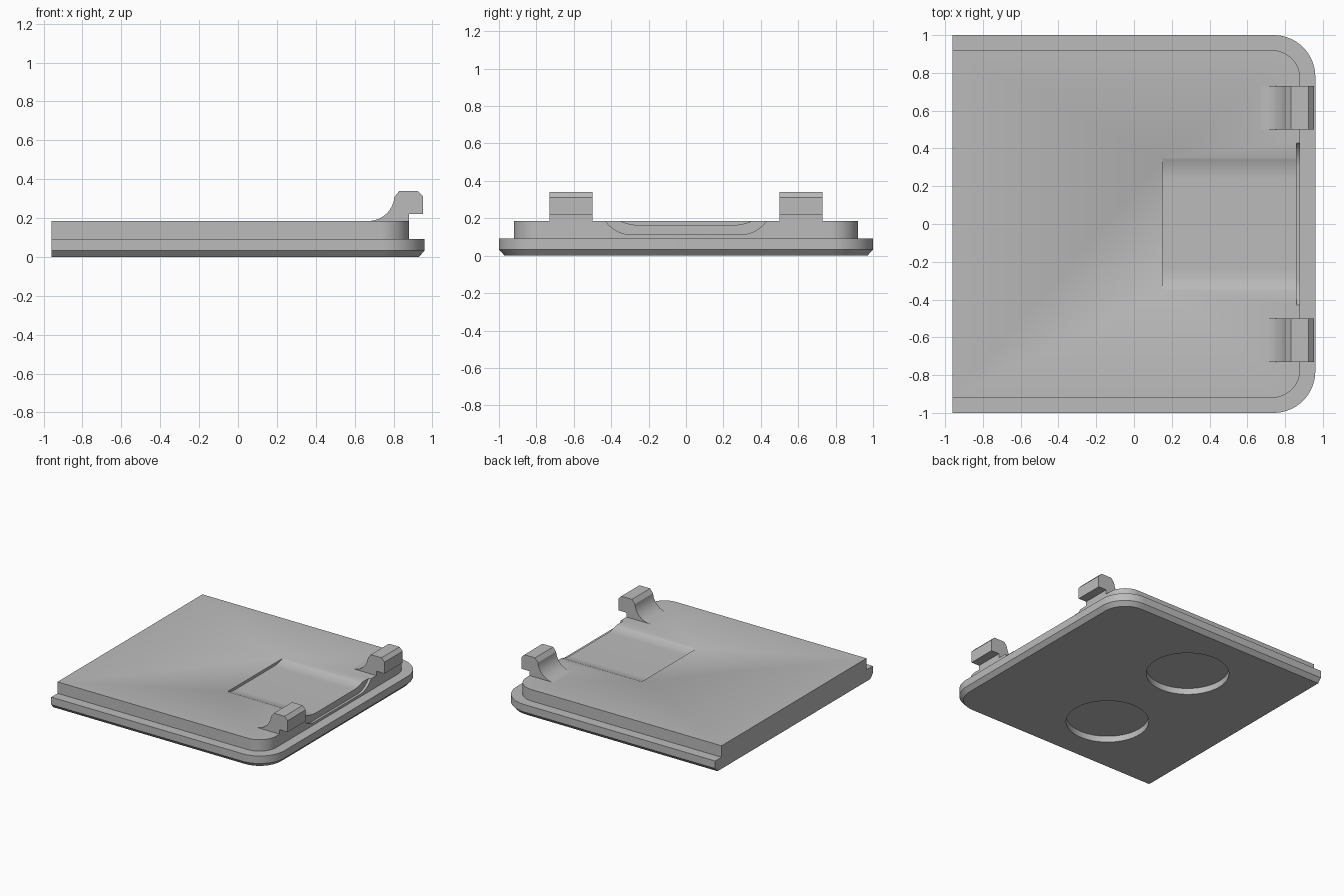
import bpy, bmesh
from math import sin, cos, pi, radians, sqrt

cube = bpy.data.objects.get("Cube")
if cube:
    bpy.data.objects.remove(cube, do_unlink=True)

grey = bpy.data.materials.new("plain grey")
grey.use_nodes = True
colour = (0.5, 0.5, 0.5, 1)
grey.diffuse_color = colour
grey.node_tree.nodes["Principled BSDF"].inputs["Base Color"].default_value = colour


def loft(name, rings):
    """Skin a stack of matching closed rings and cap both ends."""
    bm = bmesh.new()
    loops = [[bm.verts.new(p) for p in ring] for ring in rings]
    n = len(loops[0])
    for a, b in zip(loops, loops[1:]):
        for i in range(n):
            j = (i + 1) % n
            bm.faces.new((a[i], a[j], b[j], b[i]))
    bm.faces.new(loops[0][::-1])
    bm.faces.new(loops[-1])
    bmesh.ops.recalc_face_normals(bm, faces=bm.faces)
    mesh = bpy.data.meshes.new(name)
    bm.to_mesh(mesh)
    bm.free()
    mesh.materials.append(grey)
    obj = bpy.data.objects.new(name, mesh)
    bpy.context.collection.objects.link(obj)
    return obj


def outline(x_end, y_half, radius, z, steps=16):
    """Square corners at the -x end, rounded corners at the +x end."""
    pts = [(-0.96, -y_half, z)]
    for sign, start in ((-1, -pi / 2), (1, 0)):
        for i in range(steps + 1):
            a = start + pi / 2 * i / steps
            pts.append((x_end - radius + radius * cos(a),
                        sign * (y_half - radius) + radius * sin(a), z))
    return pts + [(-0.96, y_half, z)]


def activate(obj):
    bpy.ops.object.select_all(action='DESELECT')
    obj.select_set(True)
    bpy.context.view_layer.objects.active = obj


def cut(obj, cutter):
    mod = obj.modifiers.new("cut", 'BOOLEAN')
    mod.operation, mod.solver, mod.object = 'DIFFERENCE', 'EXACT', cutter
    activate(obj)
    bpy.ops.object.modifier_apply(modifier=mod.name)
    bpy.data.objects.remove(cutter, do_unlink=True)


def dished_cutter(x0, x1, top_half, floor_half, floor_z, top_z=0.185, steps=12):
    """Trough running along x, flat floor with curved flanks."""
    w, h = top_half - floor_half, top_z - floor_z
    r = (w * w + h * h) / (2 * h)
    flank = []
    for i in range(steps + 1):
        d = w * i / steps
        flank.append((floor_half + d, floor_z + r - sqrt(r * r - d * d)))
    flank.append((top_half, 0.3))
    profile = [(-y, z) for y, z in flank[::-1]] + flank
    return loft("trough_cutter", [[(x, y, z) for y, z in profile] for x in (x0, x1)])


# Base plate with chamfered lower rim
base = loft("base_plate", [outline(0.93, 0.97, 0.19, 0),
                           outline(0.96, 1.0, 0.22, 0.033),
                           outline(0.96, 1.0, 0.22, 0.093)])

# Two round pockets underneath
for side in (-1, 1):
    cut(base, loft("pocket_cutter", [
        [(-0.13 + 0.305 * cos(2 * pi * i / 64), side * 0.46 + 0.305 * sin(2 * pi * i / 64), z)
         for i in range(64)] for z in (-0.1, 0.05)]))

# Raised plate with finger trough and notched lip
raised = loft("raised_plate", [outline(0.88, 0.92, 0.15, z) for z in (0.093, 0.185)])
cut(raised, dished_cutter(0.15, 1.0, 0.35, 0.24, 0.163))
cut(raised, dished_cutter(0.86, 1.0, 0.43, 0.29, 0.113))

# Hooked clips with a concave back
clip_profile = [(0.67 + 0.135 * sin(a), 0.32 - 0.135 * cos(a))
                for a in (radians(85 * i / 12) for i in range(13))]
clip_profile += [(0.83, 0.34), (0.925, 0.34), (0.952, 0.312),
                 (0.952, 0.22), (0.88, 0.22), (0.88, 0.185)]
clips = []
for name, y0, y1 in (("left_clip", 0.5, 0.73), ("right_clip", -0.73, -0.5)):
    clips.append(loft(name, [[(x, y, z) for x, z in clip_profile] for y in (y0, y1)]))

for obj in [base, raised] + clips:
    activate(obj)
    bpy.ops.object.shade_smooth_by_angle(angle=radians(25))
